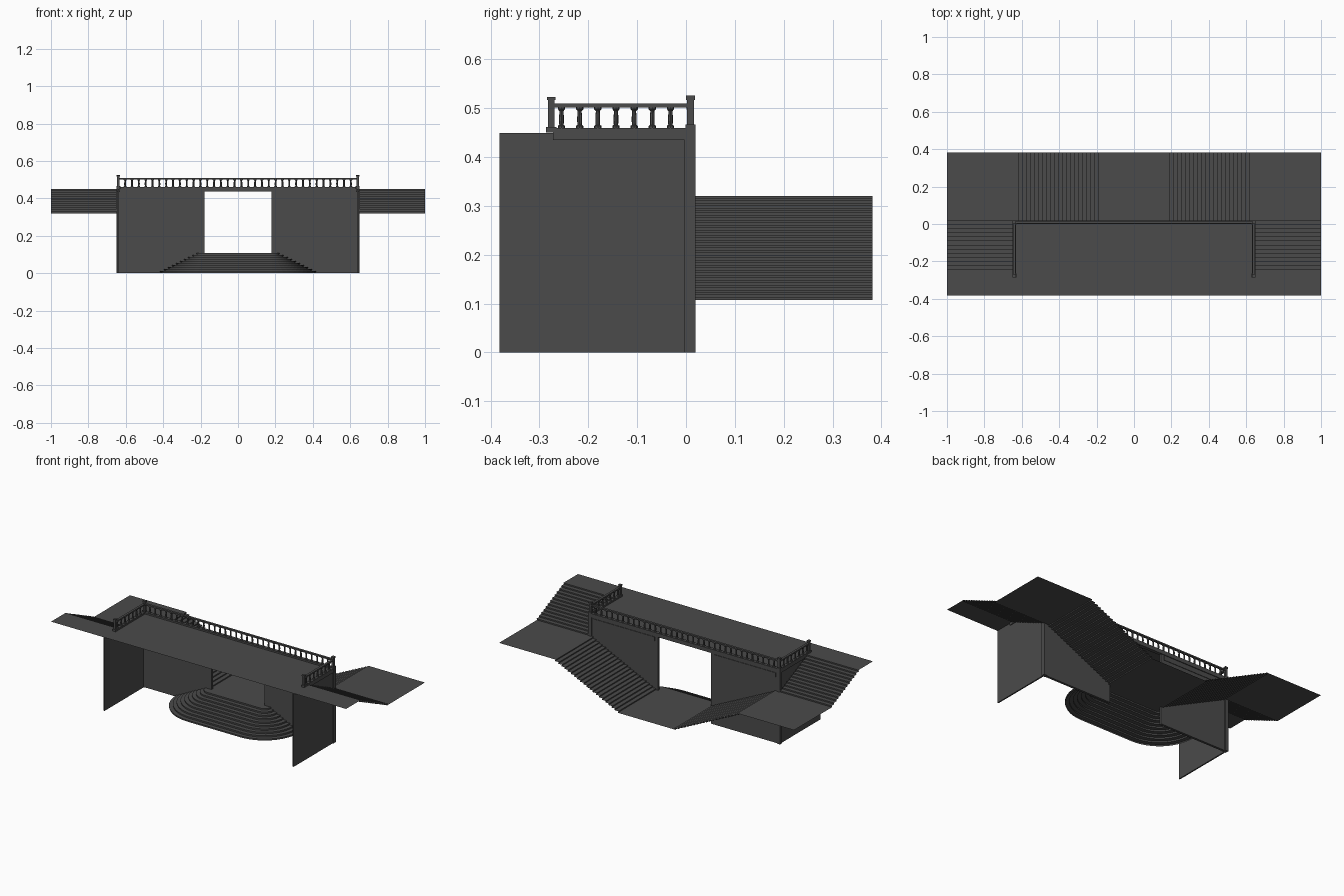
import bpy, bmesh, math

if "Cube" in bpy.data.objects:
    bpy.data.objects.remove(bpy.data.objects["Cube"])

TOP, LAND, MID, Y = 0.45, 0.32, 0.107, 0.382
DARK = bpy.data.materials.new("dark_stone")
DARK.diffuse_color = (0.07, 0.07, 0.07, 1)
DARK.use_nodes = True
DARK.node_tree.nodes["Principled BSDF"].inputs["Base Color"].default_value = DARK.diffuse_color


def mesh_object(name, bm):
    me = bpy.data.meshes.new(name)
    bm.to_mesh(me)
    bm.free()
    me.materials.append(DARK)
    ob = bpy.data.objects.new(name, me)
    bpy.context.collection.objects.link(ob)
    return ob


def add_box(bm, x0, x1, y0, y1, z0, z1):
    vs = bmesh.ops.create_cube(bm, size=1)["verts"]
    for v in vs:
        v.co = ((x0 + x1) / 2 + v.co.x * (x1 - x0),
                (y0 + y1) / 2 + v.co.y * (y1 - y0),
                (z0 + z1) / 2 + v.co.z * (z1 - z0))


def boxes(name, specs, mirror=False):
    bm = bmesh.new()
    for s in specs:
        add_box(bm, *s)
        if mirror:
            add_box(bm, -s[1], -s[0], *s[2:])
    return mesh_object(name, bm)


def add_strip(bm, rows):
    """Skin between consecutive rows of points."""
    vr = [[bm.verts.new(p) for p in r] for r in rows]
    for a, b in zip(vr, vr[1:]):
        for i in range(len(a) - 1):
            bm.faces.new((a[i], b[i], b[i + 1], a[i + 1]))
    return vr


def sheet(name, rects):
    bm = bmesh.new()
    for x0, x1, y0, y1, z in rects:
        bm.faces.new([bm.verts.new(p) for p in
                      ((x0, y0, z), (x1, y0, z), (x1, y1, z), (x0, y1, z))])
    return mesh_object(name, bm)


def flight(u0, z0, u1, z1, treads, lip=0.004, thick=0.0035):
    """Rising stair profile with a small nosing on every tread."""
    du, dz = (u1 - u0) / treads, (z1 - z0) / (treads + 1)
    o = math.copysign(lip, du)
    pts = [(u0, z0)]
    for i in range(treads + 1):
        u, z = u0 + du * i, z0 + dz * (i + 1)
        pts += [(u, z - thick), (u - o, z - thick), (u - o, z)]
        if i < treads:
            pts.append((u + du, z))
    return pts + [(u1, z1)]


# Decks and landings
sheet("upper_deck", [(-1, 1, -Y, -0.245, TOP), (-0.65, 0.65, -0.245, 0.01, TOP)])
sheet("side_landings", [(min(s * 0.615, s), max(s * 0.615, s), 0.015, Y, LAND) for s in (-1, 1)])
sheet("middle_landing", [(-0.195, 0.195, 0, Y, MID)])

# Straight flights on both sides
for s, side in ((-1, "left"), (1, "right")):
    for name, rows in (
        ("_upper_stairs", [[(s * 0.65, y, z), (s, y, z)]
                           for y, z in flight(0.015, LAND, -0.245, TOP, 12)]),
        ("_lower_stairs", [[(s * x, 0.018, z), (s * x, Y, z)]
                           for x, z in flight(0.195, MID, 0.62, LAND, 20)])):
        bm = bmesh.new()
        add_strip(bm, rows)
        for f in bm.faces:  # treads face up
            f.normal_update()
        if sum(f.normal.z * f.calc_area() for f in bm.faces) < 0:
            bmesh.ops.reverse_faces(bm, faces=bm.faces)
        mesh_object(side + name, bm)

# Rounded front steps
N = 12
bm = bmesh.new()
rows = []
for r, z in reversed(flight(0.2335, 0, 0.04, MID, 9, lip=0.003)):
    arc = [(math.cos(a) * r, -math.sin(a) * r)
           for a in (math.pi / 2 * k / N for k in range(N + 1))]
    rows.append([(-0.18 - x, y, z) for x, y in arc] +
                [(0.18 + x, y, z) for x, y in reversed(arc)])
ring = add_strip(bm, rows)
bm.faces.new(ring[0])
mesh_object("front_steps", bm)

# Walls with corner pilasters, cornice and lintel
boxes("back_walls", [(0.18, 0.645, 0, 0.014, 0, TOP - 0.002)], True)
boxes("side_walls", [(0.637, 0.645, -Y, 0.005, 0, TOP - 0.001)], True)
boxes("corner_pilasters", [(0.629, 0.65, -0.003, 0.019, 0, 0.437)], True)
boxes("wall_friezes", [(0.2, 0.62, -0.006, 0.017, 0.405, 0.43)], True)
boxes("lintel", [(-0.65, 0.65, -0.001, 0.019, 0.436, 0.46)])

# Balustrade curbs and rails
boxes("side_curbs", [(0.63, 0.65, -0.272, 0.0, 0.435, 0.46)], True)
boxes("side_rails", [(0.633, 0.647, -0.27, 0.004, 0.502, 0.51)], True)
boxes("back_rail", [(-0.64, 0.64, 0.002, 0.016, 0.502, 0.51)])

# Newel posts
posts = []
for y, base, neck, top in ((0.009, 0.435, 0.467, 0.526), (-0.276, 0.45, 0.462, 0.523)):
    for h, z0, z1 in ((0.0105, base, neck), (0.007, 0.46, 0.518), (0.009, 0.517, top)):
        posts.append((0.64 - h, 0.64 + h, y - h, y + h, z0, z1))
boxes("newel_posts", posts, True)

# Turned balusters
spots = [(-0.64 + 1.28 * i / 35, 0.009) for i in range(1, 35)]
spots += [(s * 0.64, -0.255 + 0.0372 * i) for s in (-1, 1) for i in range(7)]
profile = [(0.0075, 0.46), (0.0075, 0.464), (0.0045, 0.466), (0.005, 0.474),
           (0.005, 0.482), (0.004, 0.494), (0.0075, 0.498), (0.0075, 0.502)]
bm = bmesh.new()
for cx, cy in spots:
    add_strip(bm, [[(cx + r * math.cos(k * math.pi / 4), cy + r * math.sin(k * math.pi / 4), z)
                    for k in range(9)] for r, z in profile])
bmesh.ops.remove_doubles(bm, verts=bm.verts, dist=1e-5)
bmesh.ops.recalc_face_normals(bm, faces=bm.faces)
mesh_object("balusters", bm)
